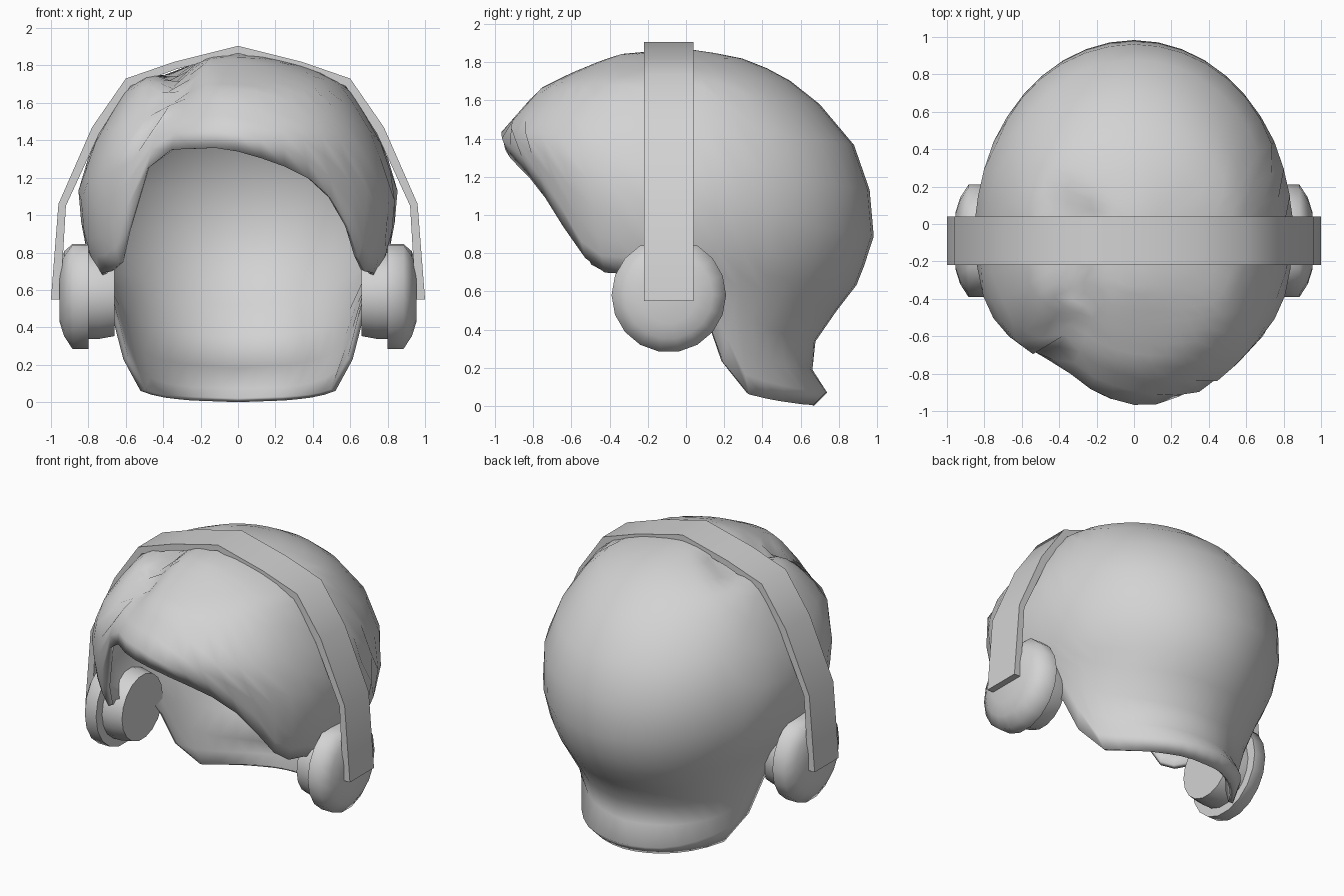
import bpy, bmesh, math

cube = bpy.data.objects.get("Cube")
if cube:
    bpy.data.objects.remove(cube, do_unlink=True)

GREY = (0.65, 0.65, 0.65, 1)
grey = bpy.data.materials.new("light grey")
grey.use_nodes = True
grey.diffuse_color = GREY
grey.node_tree.nodes["Principled BSDF"].inputs["Base Color"].default_value = GREY


def make_object(name, bm, smooth_angle):
    mesh = bpy.data.meshes.new(name)
    bm.to_mesh(mesh)
    bm.free()
    obj = bpy.data.objects.new(name, mesh)
    bpy.context.collection.objects.link(obj)
    mesh.materials.append(grey)
    bpy.ops.object.select_all(action='DESELECT')
    obj.select_set(True)
    bpy.context.view_layer.objects.active = obj
    bpy.ops.object.shade_smooth_by_angle(angle=math.radians(smooth_angle))
    return obj


def lerp_table(table, key):
    """Interpolate rows of (key, value...) sorted by rising key."""
    for low, high in zip(table, table[1:]):
        if key <= high[0]:
            t = max(0, (key - low[0]) / (high[0] - low[0]))
            return [a + (b - a) * t for a, b in zip(low[1:], high[1:])]
    return list(table[-1][1:])


# Hair cross-sections: height, half width, reach to front, reach to back
SECTIONS = [
    (1.87, 0, 0, 0), (1.845, .16, .33, .17), (1.81, .32, .44, .34),
    (1.74, .51, .61, .48), (1.66, .61, .77, .62), (1.42, .76, .98, .86),
    (1.15, .855, .87, .96), (.87, .83, .8, .985), (.7, .765, .74, .92),
    (.6, .71, .73, .88), (.41, .67, .7, .71), (.23, .645, .6, .63),
    (.08, .6, .6, .75), (0, .54, .5, .67)]

# Hem height by angle from the front, one curve for each side of the fringe
SIDE_HEM = [(60, .7), (75, .69), (90, .58), (102, .4), (109, .2),
            (117, .06), (130, .03), (150, .01), (180, 0)]
LEFT_HEM = [(0, 1.34), (15, 1.28), (29, 1.18), (39, 1.05), (52, .8)] + SIDE_HEM
RIGHT_HEM = [(0, 1.34), (8, 1.36), (27, 1.35), (36, 1.25), (41, 1.0), (51, .76)] + SIDE_HEM


def clamp(value):
    return min(1, max(0, value))


def hair_point(angle, step):
    z, w, front, back = lerp_table([(i, *row) for i, row in enumerate(SECTIONS)], step)
    c = math.cos(angle)
    x = w * math.sin(angle)
    y = -front * c ** 0.7 if c > 0 else -back * c
    # flattened fringe and shallow parting on the right
    flatten = math.exp(-((x + .42) / .2) ** 2)
    parting = math.exp(-((x + .33) / .08) ** 2)
    y += .1 * flatten * clamp((-y - .3) / .3)
    z -= .09 * parting * clamp((.25 - y) / .2) * clamp((z - 1.5) / .2)
    return x, y, z


# Hair shell, lofted from the crown down to the hem
COLUMNS, ROWS = 40, 15
bm = bmesh.new()
crown = bm.verts.new((0, 0, SECTIONS[0][0]))
height_to_step = sorted((row[0], i) for i, row in enumerate(SECTIONS))
columns = []
for i in range(COLUMNS):
    degrees = 360 * i / COLUMNS
    if degrees <= 180:
        hem = lerp_table(LEFT_HEM, degrees)[0]
    else:
        hem = lerp_table(RIGHT_HEM, 360 - degrees)[0]
    last = lerp_table(height_to_step, hem)[0]
    columns.append([bm.verts.new(hair_point(math.radians(degrees), last * j / ROWS))
                    for j in range(1, ROWS + 1)])
for i, here in enumerate(columns):
    beside = columns[(i + 1) % COLUMNS]
    bm.faces.new((crown, here[0], beside[0]))
    for j in range(ROWS - 1):
        bm.faces.new((here[j], here[j + 1], beside[j + 1], beside[j]))
hair = make_object("hair", bm, 100)
shell = hair.modifiers.new("thickness", 'SOLIDIFY')
shell.thickness = 0.03
shell.offset = -1

# Headband: outer and inner outlines swept across the depth
BAND_FRONT, BAND_BACK = -.22, .04
OUTER = [(1, .55), (.96, 1.06), (.78, 1.47), (.6, 1.73), (.34, 1.82), (0, 1.905)]
INNER = [(.95, .55), (.92, 1.05), (.74, 1.44), (.575, 1.69), (.33, 1.78), (0, 1.865)]


def both_sides(half):
    return half + [(-x, z) for x, z in reversed(half[:-1])]


bm = bmesh.new()
loops = [[bm.verts.new((x, y, z)) for x, z in both_sides(half)]
         for half, y in ((OUTER, BAND_FRONT), (OUTER, BAND_BACK),
                         (INNER, BAND_BACK), (INNER, BAND_FRONT))]
for k in range(4):
    a, b = loops[k], loops[(k + 1) % 4]
    for i in range(len(a) - 1):
        bm.faces.new((a[i], a[i + 1], b[i + 1], b[i]))
bm.faces.new([loop[0] for loop in loops])
bm.faces.new([loop[-1] for loop in loops])
bmesh.ops.recalc_face_normals(bm, faces=bm.faces)
make_object("headband", bm, 50)


def lathe(name, profile, side, centre_z, top, segments=18):
    """Turn (x, radius) points about the sideways axis and cap both ends."""
    bm = bmesh.new()
    rings = []
    for x, radius in profile:
        ring = []
        for i in range(segments):
            a = math.tau * i / segments
            z = min(top, centre_z + radius * math.sin(a))
            ring.append(bm.verts.new((side * x, -.09 + radius * math.cos(a), z)))
        rings.append(ring)
    for a, b in zip(rings, rings[1:]):
        for i in range(segments):
            n = (i + 1) % segments
            bm.faces.new((a[i], a[n], b[n], b[i]))
    bm.faces.new(rings[0])
    bm.faces.new(rings[-1])
    bmesh.ops.recalc_face_normals(bm, faces=bm.faces)
    make_object(name, bm, 60)


# Ear cups and cushions
for side, label in ((1, "left"), (-1, "right")):
    lathe(label + "_ear_cup", [(.8, .3), (.885, .3), (.93, .23), (.955, .15)],
          side, .58, .845)
    lathe(label + "_ear_cushion", [(.66, .22), (.74, .235), (.82, .235)],
          side, .57, .8)
